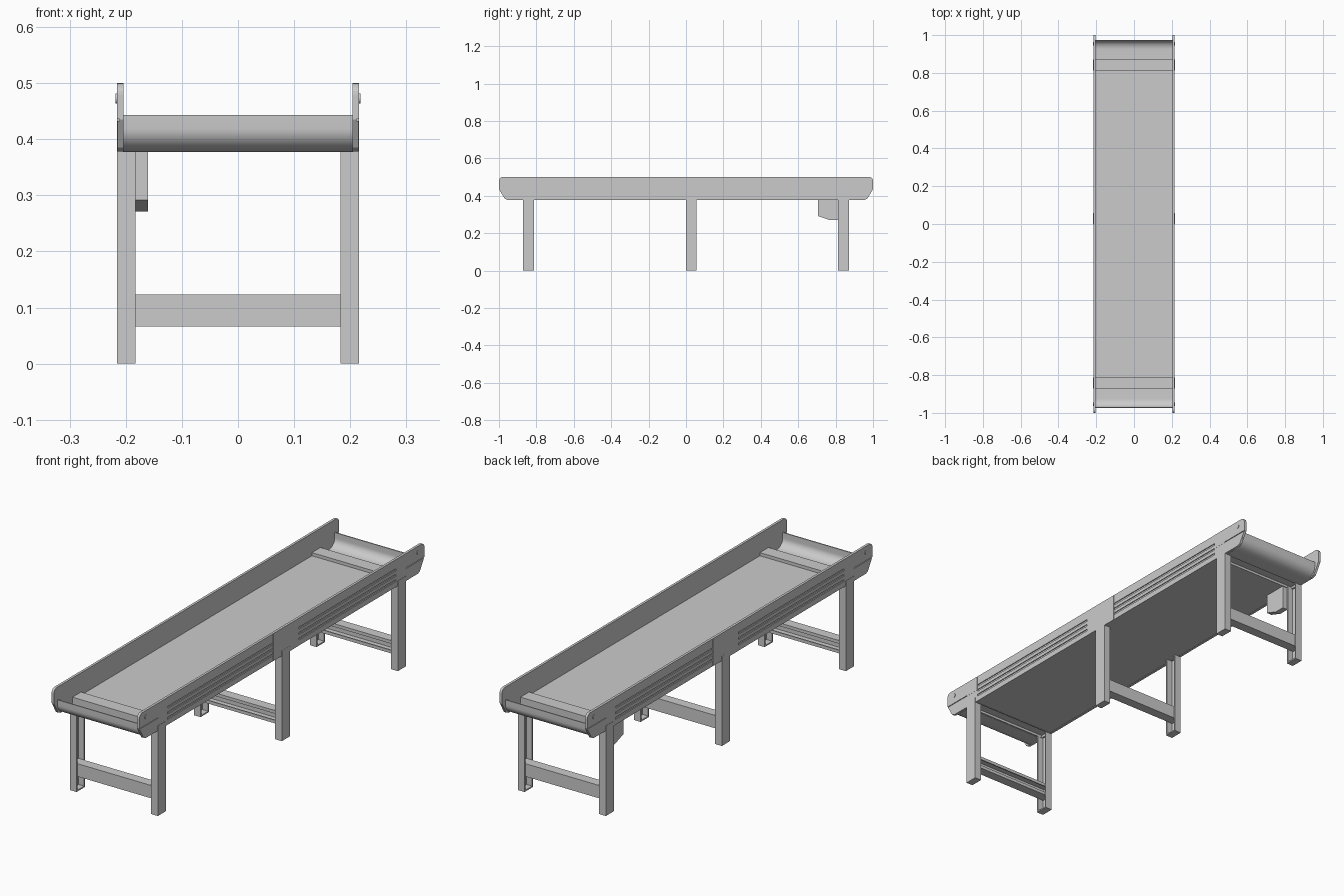
import bpy, bmesh, math

if "Cube" in bpy.data.objects:
    bpy.data.objects.remove(bpy.data.objects["Cube"])


def extrude(name, pts, axis, lo, hi, mirror=False, smooth=False):
    """Extrude a 2D outline along x (pts are y,z) or along y (pts are x,z)."""
    place = (lambda p, t: (t, p[0], p[1])) if axis == 'x' else (lambda p, t: (p[0], t, p[1]))
    bm = bmesh.new()
    a = [bm.verts.new(place(p, lo)) for p in pts]
    b = [bm.verts.new(place(p, hi)) for p in pts]
    n = len(pts)
    bm.faces.new(a)
    bm.faces.new(b)
    for i in range(n):
        bm.faces.new((a[i], a[(i + 1) % n], b[(i + 1) % n], b[i]))
    bmesh.ops.recalc_face_normals(bm, faces=bm.faces)
    me = bpy.data.meshes.new(name)
    bm.to_mesh(me)
    bm.free()
    ob = bpy.data.objects.new(name, me)
    bpy.context.collection.objects.link(ob)
    if mirror:
        ob.modifiers.new("mirror", 'MIRROR')
    if smooth:
        bpy.ops.object.select_all(action='DESELECT')
        ob.select_set(True)
        bpy.context.view_layer.objects.active = ob
        bpy.ops.object.shade_smooth_by_angle(angle=math.radians(35))
    return ob


def box(name, x, y, z, mirror=False):
    return extrude(name, [(y[0], z[0]), (y[1], z[0]), (y[1], z[1]), (y[0], z[1])],
                   'x', x[0], x[1], mirror)


def arc(cy, cz, r, a0, a1, n, ry=None):
    return [(cy + (ry or r) * math.cos(math.radians(a0 + (a1 - a0) * i / n)),
             cz + r * math.sin(math.radians(a0 + (a1 - a0) * i / n))) for i in range(n + 1)]


# Side panels: core sheet with rounded upper corners and sloped lower ends
right_half = [(0.955, 0.378), (0.97, 0.385), (1.0, 0.435)] + arc(0.98, 0.48, 0.02, 0, 90, 5)
outline = right_half + [(-y, z) for y, z in reversed(right_half)]
extrude("side_panel", outline, 'x', 0.204, 0.211, True)

# Outer skin: solid plates at the ends and middle, bars between slots
for s in (1, -1):
    lower = [(0.80, 0.378), (0.955, 0.378), (0.97, 0.385), (0.998, 0.433), (0.80, 0.433)]
    upper = [(0.80, 0.433), (0.87, 0.433), (0.87, 0.436), (1.0, 0.436)] \
        + arc(0.98, 0.48, 0.02, 0, 90, 5) + [(0.80, 0.5)]
    extrude("end_plate_lower", [(s * y, z) for y, z in lower], 'x', 0.211, 0.215, True)
    extrude("end_plate_upper", [(s * y, z) for y, z in upper], 'x', 0.211, 0.2155, True)
    extrude("end_bolt", arc(s * 0.955, 0.473, 0.009, 0, 337.5, 15), 'x', 0.21, 0.218, True, True)
box("middle_plate", (0.211, 0.2155), (-0.06, 0.12), (0.378, 0.5), True)
for y in ((-0.80, -0.06), (0.12, 0.80)):
    for z in ((0.378, 0.402), (0.411, 0.426), (0.435, 0.45), (0.459, 0.5)):
        box("panel_bar", (0.211, 0.215), y, z, True)

# Flat bed between the panels, its underside level with the panel bottoms
box("bed", (-0.205, 0.205), (-0.81, 0.81), (0.379, 0.401))
for s in (1, -1):
    box("bed_end", (-0.205, 0.205), sorted((s * 0.81, s * 0.87)), (0.389, 0.401))

# Curved end trays, raised strips above the legs
for s in (1, -1):
    outer = [(0.87, 0.377)] + arc(0.925, 0.419, 0.042, -90, 0, 10, 0.05) + [(0.975, 0.443)]
    inner = [(0.970, 0.443)] + arc(0.925, 0.419, 0.037, 0, -90, 10, 0.045) + [(0.87, 0.382)]
    extrude("end_tray", [(s * y, z) for y, z in outer + inner], 'x', -0.205, 0.205, False, True)
    y0, y1 = sorted((s * 0.81, s * 0.87))
    box("cross_strip", (-0.205, 0.205), (y0, y1), (0.395, 0.415))
    for y in ((y0, y0 + 0.005), (y1 - 0.005, y1)):
        box("cross_strip_flange", (-0.205, 0.205), y, (0.378, 0.40))

# Leg frames: channel legs open inward, foot plates, lipped channel cross beams
T = 0.005
for yc, opening in ((-0.842, 1), (0.028, -1), (0.842, -1)):
    y0, y1 = yc - 0.029, yc + 0.029
    box("leg_web", (0.216 - T, 0.216), (y0, y1), (0, 0.40), True)
    for y in ((y0, y0 + T), (y1 - T, y1)):
        box("leg_flange", (0.183, 0.216 - T), y, (0, 0.386), True)
    box("foot_plate", (0.183, 0.216 - T), (y0 + T, y1 - T), (0, 0.006), True)
    a, b, t = yc - opening * 0.022, yc + opening * 0.022, opening * T
    half = [(b, 0.08), (b, 0.066), (a, 0.066)]
    half_in = [(a + t, 0.066 + T), (b - t, 0.066 + T), (b - t, 0.08)]
    flip = lambda pts: [(y, 0.189 - z) for y, z in reversed(pts)]
    extrude("cross_beam", half + flip(half) + flip(half_in) + half_in, 'x', -0.212, 0.212)

# Drive box hanging under the back left corner
extrude("drive_box", [(0.705, 0.39), (0.705, 0.292), (0.765, 0.271), (0.812, 0.271), (0.812, 0.39)],
        'x', -0.186, -0.16)
